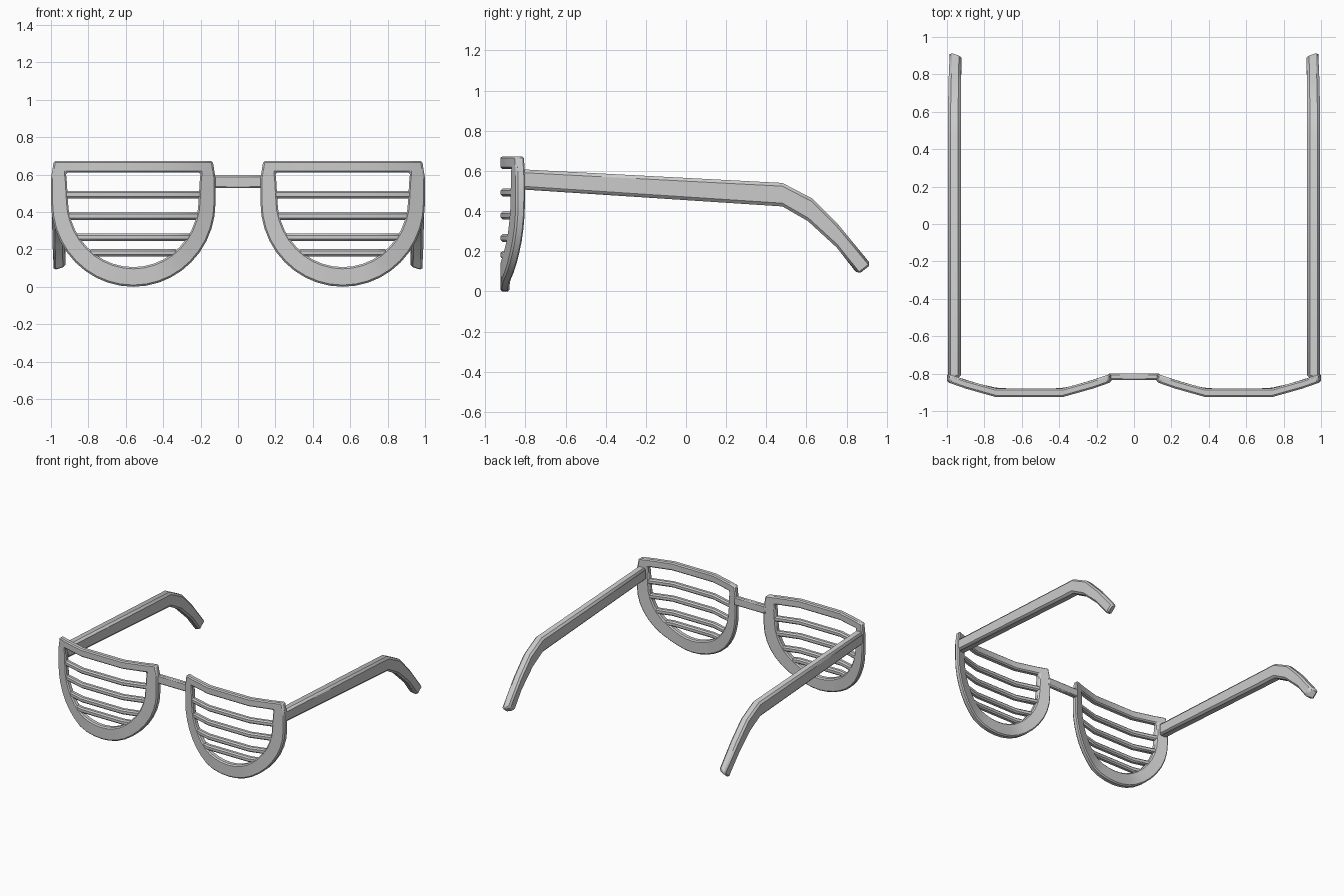
import bpy
import bmesh
import math

cube = bpy.data.objects.get("Cube")
if cube:
    bpy.data.objects.remove(cube, do_unlink=True)

LENS_X = 0.56
THICK = 0.046
BEND = [(0, -0.925), (0.18, -0.925), (0.34, -0.88), (0.44, -0.845)]


def front_y(dx):
    """Depth of the wrapped lens front at a distance from the lens centre."""
    d = min(abs(dx), BEND[-1][0])
    for (x0, y0), (x1, y1) in zip(BEND, BEND[1:]):
        if d <= x1:
            return y0 + (y1 - y0) * (d - x0) / (x1 - x0)
    return BEND[-1][1]


def loft(name, rings, closed=False, bevel=0.01, mirror=True):
    """Skin a row of matching rings, then bevel and mirror the solid."""
    bm = bmesh.new()
    rows = [[bm.verts.new(p) for p in ring] for ring in rings]
    n = len(rows[0])
    pairs = list(zip(rows, rows[1:]))
    if closed:
        pairs.append((rows[-1], rows[0]))
    else:
        bm.faces.new(rows[0])
        bm.faces.new(rows[-1])
    for a, b in pairs:
        for i in range(n):
            j = (i + 1) % n
            bm.faces.new((a[i], a[j], b[j], b[i]))
    bmesh.ops.recalc_face_normals(bm, faces=bm.faces)
    mesh = bpy.data.meshes.new(name)
    bm.to_mesh(mesh)
    bm.free()
    obj = bpy.data.objects.new(name, mesh)
    bpy.context.collection.objects.link(obj)
    bpy.ops.object.select_all(action="DESELECT")
    obj.select_set(True)
    bpy.context.view_layer.objects.active = obj
    bpy.ops.object.shade_smooth_by_angle(angle=math.radians(25))
    mod = obj.modifiers.new("Bevel", "BEVEL")
    mod.width = bevel
    mod.segments = 1
    mod.limit_method = "ANGLE"
    mod.angle_limit = math.radians(40)
    if mirror:
        obj.modifiers.new("Mirror", "MIRROR")
    return obj


def d_outline(a, b, zc, shoulder, corner):
    """Half ellipse below, with straight shoulders and a flat top."""
    steps = 20
    pts = []
    for i in range(steps + 1):
        t = math.pi * (1 + i / steps)
        pts.append((a * math.cos(t), zc + b * math.sin(t)))
    cx, top = corner
    pts += [shoulder, corner]
    pts += [(x, top) for x in (0.34, 0.18, -0.18, -0.34)]
    pts += [(-cx, top), (-shoulder[0], shoulder[1])]
    return pts


# Lens rims
outer = d_outline(0.44, 0.45, 0.45, (0.44, 0.58), (0.425, 0.672))
IN_A, IN_B, IN_Z = 0.35, 0.365, 0.47
inner = d_outline(IN_A, IN_B, IN_Z, (0.355, 0.56), (0.36, 0.61))
rings = []
for (xo, zo), (xi, zi) in zip(outer, inner):
    yo, yi = front_y(xo), front_y(xi)
    rings.append([(LENS_X + xo, yo, zo), (LENS_X + xi, yi, zi),
                  (LENS_X + xi, yi + THICK, zi), (LENS_X + xo, yo + THICK, zo)])
loft("lens_rims", rings, closed=True, bevel=0.009)

# Shutter slats
for k, z in enumerate((0.493, 0.378, 0.265, 0.182)):
    drop = max(0, IN_Z - z)
    half = IN_A * math.sqrt(1 - (drop / IN_B) ** 2) + 0.02
    cuts = [x for x in (0.18, 0.34) if x < half - 0.02] + [half]
    h = 0.02
    rings = []
    for dx in [-c for c in reversed(cuts)] + cuts:
        y0 = front_y(dx) + 0.002
        y1 = y0 + THICK - 0.004
        rings.append([(LENS_X + dx, y, z + s)
                      for y, s in ((y0, -h), (y0, h), (y1, h), (y1, -h))])
    loft(f"shutter_slats_{k + 1}", rings, bevel=0.01)

# Nose bridge
loft("nose_bridge",
     [[(x, y, z) for y, z in ((-0.835, 0.527), (-0.835, 0.595),
                              (-0.798, 0.595), (-0.798, 0.527))]
      for x in (-0.14, 0.14)], bevel=0.008, mirror=False)

# Temple arms: upper and lower edge (y, z), then inner and outer x
stations = [
    ((-0.825, 0.608), (-0.825, 0.508), 0.926, 0.995),
    ((0.48, 0.54), (0.48, 0.423), 0.926, 0.995),
    ((0.63, 0.462), (0.607, 0.35), 0.926, 0.994),
    ((0.757, 0.334), (0.752, 0.217), 0.925, 0.992),
    ((0.926, 0.13), (0.862, 0.08), 0.922, 0.985),
]
rings = []
for (yt, zt), (yb, zb), xi, xo in stations:
    skew = 0.02 if yt > 0.9 else 0
    rings.append([(xi, yt - skew, zt + skew), (xo, yt, zt),
                  (xo, yb, zb), (xi, yb - skew, zb + skew)])
loft("temple_arms", rings, bevel=0.014)
